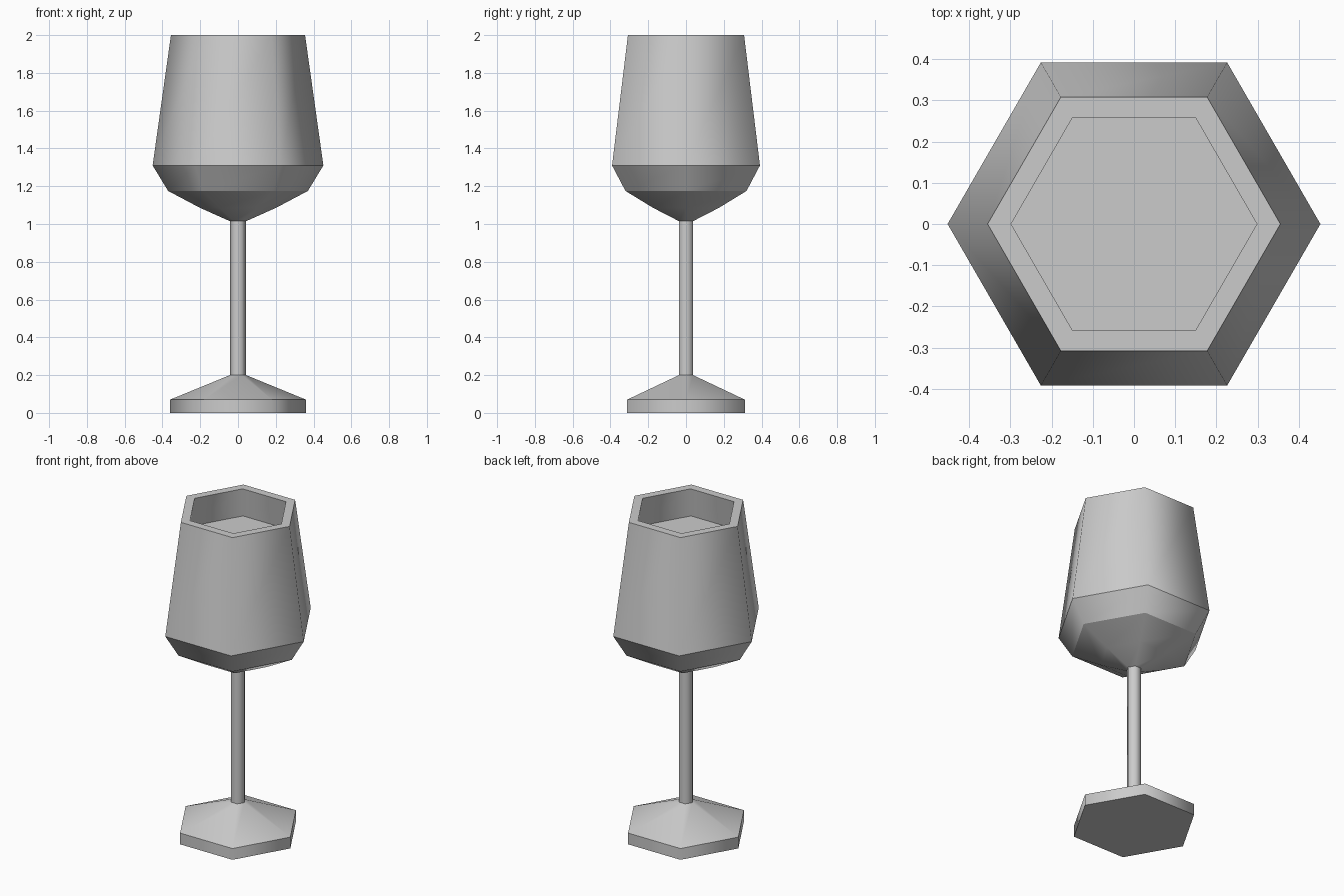
import bpy, bmesh, math

if "Cube" in bpy.data.objects:
    bpy.data.objects.remove(bpy.data.objects["Cube"])

SIDES = 6


def lathe(name, profile, soft=(), cap_start=False, cap_end=False):
    """Revolve (radius, z) points into a six-sided shell; rings stay sharp unless listed in soft."""
    bm = bmesh.new()
    rings = []
    for r, z in profile:
        rings.append([bm.verts.new((r * math.cos(math.tau * i / SIDES),
                                    r * math.sin(math.tau * i / SIDES), z))
                      for i in range(SIDES)])
    for lower, upper in zip(rings, rings[1:]):
        for i in range(SIDES):
            j = (i + 1) % SIDES
            bm.faces.new((lower[i], lower[j], upper[j], upper[i]))
    if cap_start:
        bm.faces.new(rings[0][::-1])
    if cap_end:
        bm.faces.new(rings[-1])
    for face in bm.faces:
        face.smooth = True
    for k, ring in enumerate(rings):
        for i in range(SIDES):
            edge = bm.edges.get((ring[i], ring[(i + 1) % SIDES]))
            edge.smooth = k in soft
    mesh = bpy.data.meshes.new(name)
    bm.to_mesh(mesh)
    bm.free()
    obj = bpy.data.objects.new(name, mesh)
    bpy.context.collection.objects.link(obj)
    return obj


# Foot: short slab with a sloped top
lathe("foot", [(0.36, 0), (0.36, 0.07), (0.043, 0.2)], cap_start=True)

# Stem
lathe("stem", [(0.043, 0.2), (0.043, 1.015)])

# Bowl: outer wall, flat rim, inner wall down to the filled level
lathe("bowl", [(0.043, 1.015), (0.2, 1.085), (0.37, 1.175), (0.452, 1.31),
               (0.355, 2.0), (0.298, 2.0), (0.323, 1.82)],
      soft=(1,), cap_end=True)
